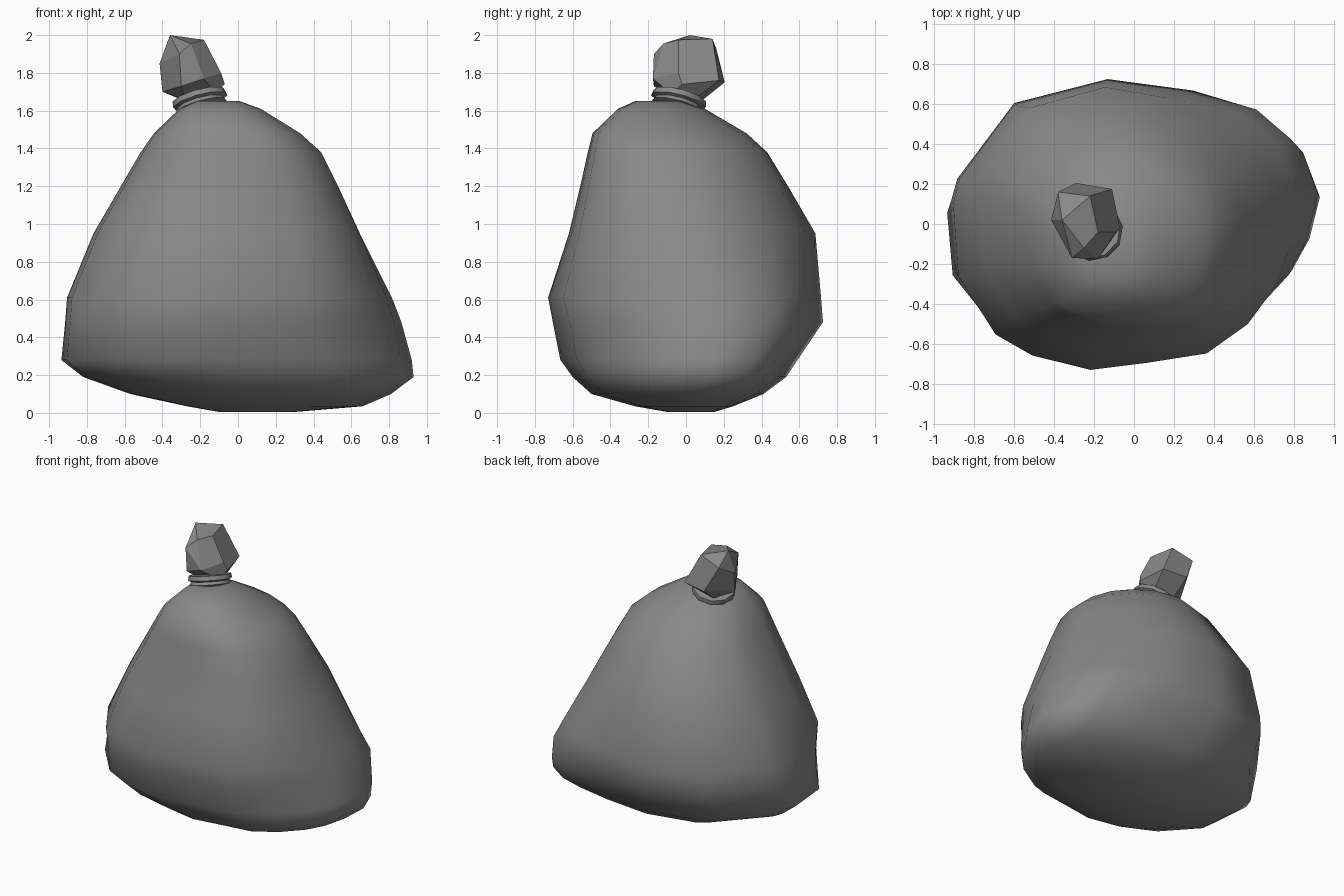
import bpy
import bmesh
import math
from mathutils import Vector, Matrix

default_cube = bpy.data.objects.get("Cube")
if default_cube:
    bpy.data.objects.remove(default_cube, do_unlink=True)


def make_material(name, colour):
    material = bpy.data.materials.new(name)
    material.use_nodes = True
    material.diffuse_color = colour
    material.node_tree.nodes["Principled BSDF"].inputs["Base Color"].default_value = colour
    return material


bag_grey = make_material("bag grey", (0.25, 0.25, 0.25, 1))


def make_object(name, bm, smooth_angle=None):
    """Turn a bmesh into a named object, smooth if an angle is given."""
    bmesh.ops.recalc_face_normals(bm, faces=bm.faces)
    mesh = bpy.data.meshes.new(name)
    bm.to_mesh(mesh)
    bm.free()
    mesh.materials.append(bag_grey)
    obj = bpy.data.objects.new(name, mesh)
    bpy.context.collection.objects.link(obj)
    if smooth_angle is not None:
        bpy.ops.object.select_all(action="DESELECT")
        obj.select_set(True)
        bpy.context.view_layer.objects.active = obj
        bpy.ops.object.shade_smooth_by_angle(angle=math.radians(smooth_angle))
    return obj


def loft(bm, rings):
    """Bridge closed rings of points and cap both ends."""
    loops = [[bm.verts.new(point) for point in ring] for ring in rings]
    for lower, upper in zip(loops, loops[1:]):
        for i in range(len(lower)):
            j = (i + 1) % len(lower)
            bm.faces.new((lower[i], lower[j], upper[j], upper[i]))
    bm.faces.new(loops[0])
    bm.faces.new(loops[-1])


# Lumpy plan outlines of the sack: wide base, and shoulder leaning front left
base_outline = [(1, 0.3), (0.92, 0.63), (0.75, 0.81), (0.38, 0.92), (-0.12, 1),
                (-0.64, 0.83), (-0.97, 0.27), (-1, 0.15), (-0.97, -0.35),
                (-0.74, -0.75), (-0.54, -0.9), (-0.2, -1), (0.1, -0.93),
                (0.43, -0.86), (0.66, -0.64), (0.84, -0.35), (0.94, -0.07)]
shoulder_outline = [(1, 0.1), (0.87, 0.45), (0.62, 0.72), (0.3, 0.92), (-0.12, 1),
                    (-0.66, 0.84), (-0.95, 0.4), (-1, 0.15), (-0.97, -0.35),
                    (-0.77, -0.76), (-0.54, -0.9), (-0.2, -1), (0.15, -0.98),
                    (0.53, -0.92), (0.78, -0.74), (0.93, -0.5), (1, -0.2)]

# Level bounds: height, right, left, front, back
levels = [(0.005, -0.1, 0.3, -0.1, 0.15), (0.035, -0.27, 0.66, -0.27, 0.25),
          (0.1, -0.57, 0.81, -0.5, 0.41), (0.19, -0.82, 0.93, -0.6, 0.53),
          (0.28, -0.935, 0.92, -0.665, 0.59), (0.48, -0.915, 0.865, -0.705, 0.725),
          (0.61, -0.905, 0.815, -0.73, 0.715),
          (0.95, -0.765, 0.645, -0.62, 0.685), (1.2, -0.62, 0.53, -0.56, 0.54),
          (1.38, -0.515, 0.44, -0.52, 0.43), (1.48, -0.445, 0.33, -0.495, 0.32),
          (1.61, -0.31, 0.12, -0.36, 0.1), (1.65, -0.22, 0.01, -0.27, -0.03)]


def level_ring(z, x0, x1, y0, y1):
    blend = min(max((z - 0.3) / 0.7, 0), 1)
    ring = []
    for low, high in zip(base_outline, shoulder_outline):
        u, v = Vector(low).lerp(Vector(high), blend)
        ring.append(((x0 + x1 + u * (x1 - x0)) / 2, (y0 + y1 + v * (y1 - y0)) / 2, z))
    return ring


bm = bmesh.new()
loft(bm, [level_ring(*level) for level in levels])
make_object("sack", bm, 60)

# Tilted tie around the neck, pinched in the middle
axis = Vector((-0.27, 0.26, 1)).normalized()
placement = (Matrix.Translation((-0.2, -0.04, 1.65))
             @ axis.to_track_quat("Z", "Y").to_matrix().to_4x4())
tie_profile = [(-0.045, 0.11), (-0.03, 0.14), (-0.01, 0.13),
               (0, 0.15), (0.03, 0.145), (0.035, 0.1)]
tie_sides = 10


def tie_ring(height, radius):
    angles = [math.tau * i / tie_sides for i in range(tie_sides)]
    return [placement @ Vector((radius * math.cos(a), radius * math.sin(a), height))
            for a in angles]


bm = bmesh.new()
loft(bm, [tie_ring(*point) for point in tie_profile])
make_object("neck_tie", bm, 50)

# Faceted knot of gathered bag above the tie
knot_corners = [
    (-0.36, 0.02, 2), (-0.18, -0.04, 1.975), (-0.22, 0.14, 1.98),
    (-0.25, -0.12, 1.955), (-0.31, -0.17, 1.9), (-0.3, -0.17, 1.73),
    (-0.18, -0.175, 1.77), (-0.09, -0.04, 1.8), (-0.11, 0.175, 1.76),
    (-0.29, 0.205, 1.75), (-0.38, 0.16, 1.93), (-0.415, 0.02, 1.85),
    (-0.4, 0, 1.7), (-0.28, -0.08, 1.66), (-0.12, -0.08, 1.69),
    (-0.13, 0.07, 1.68), (-0.28, 0.08, 1.65), (-0.07, -0.02, 1.74)]
bm = bmesh.new()
for corner in knot_corners:
    bm.verts.new(corner)
bmesh.ops.convex_hull(bm, input=bm.verts)
bmesh.ops.dissolve_limit(bm, angle_limit=math.radians(20),
                         verts=bm.verts, edges=bm.edges)
make_object("knot", bm)
